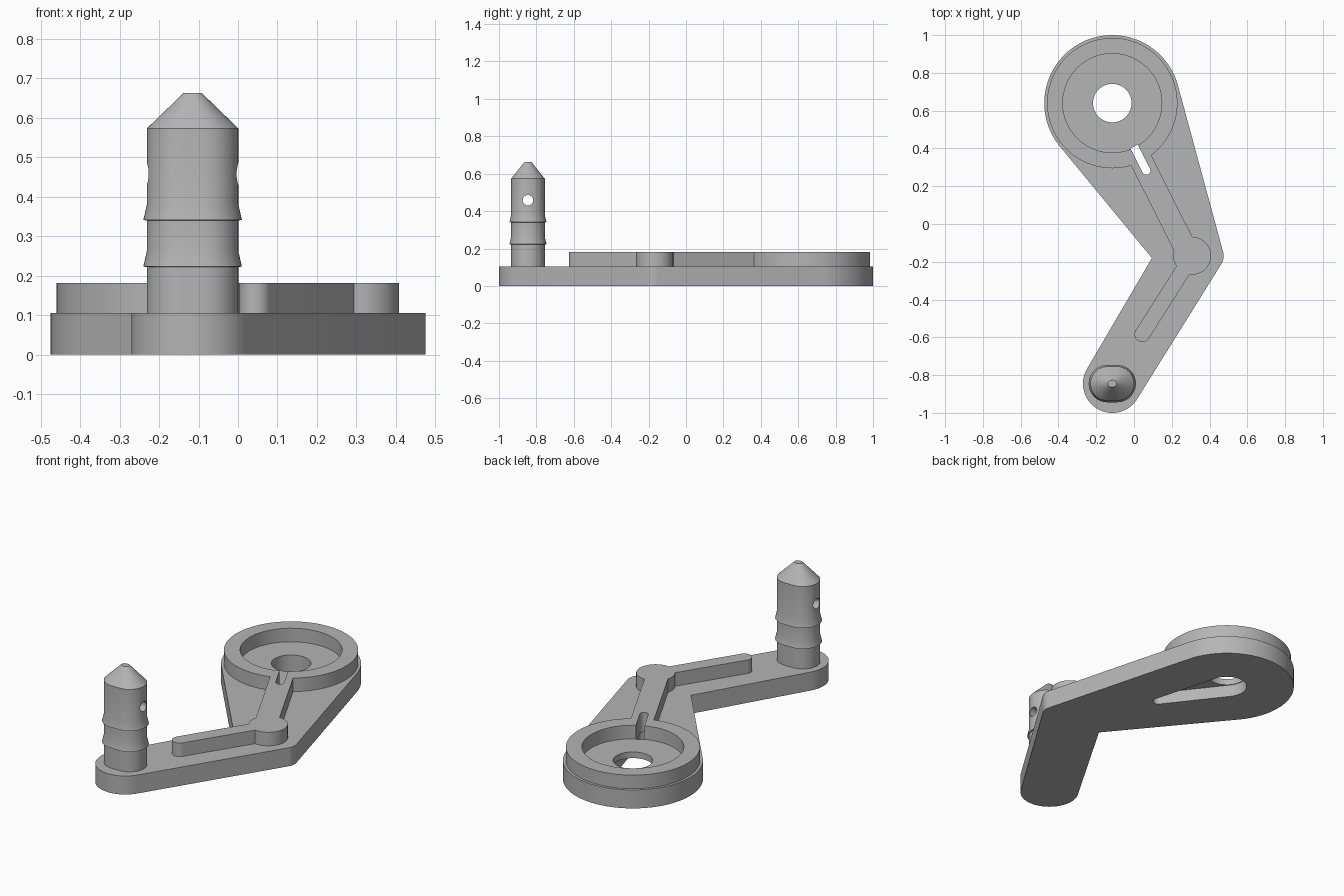
import bpy, bmesh
from math import cos, sin, acos, atan2, pi, radians
from mathutils import Vector

cube = bpy.data.objects.get("Cube")
if cube:
    bpy.data.objects.remove(cube, do_unlink=True)

grey = bpy.data.materials.new("plain grey")
grey.use_nodes = True
grey.diffuse_color = (0.46, 0.46, 0.46, 1)
grey.node_tree.nodes["Principled BSDF"].inputs["Base Color"].default_value = (0.46, 0.46, 0.46, 1)

# Main centres and levels
HUB = Vector((-0.115, 0.64))
ELBOW = Vector((0.40, -0.17))
INNER = Vector((0.095, -0.18))
PIN = Vector((-0.115, -0.845))
KNOB = Vector((0.308, -0.168))
PLATE_TOP, RIB_TOP = 0.105, 0.182
HUB_R, ELBOW_R, PIN_END_R, HOLE_R = 0.36, 0.075, 0.155, 0.102
AXIS = Vector((0.45, -0.893)).normalized()
SIDE = Vector((-AXIS.y, AXIS.x))


def arc(c, r, a0, a1, n=32):
    return [c + r * Vector((cos(a0 + (a1 - a0) * i / n), sin(a0 + (a1 - a0) * i / n)))
            for i in range(n + 1)]


def circle(c, r, n=96):
    return arc(c, r, 0, 2 * pi, n)[:-1]


def tangent(c1, r1, c2, r2, sign):
    """Angle of the normal shared by two circles' outer tangent."""
    d = c2 - c1
    return atan2(d.y, d.x) + sign * acos((r1 - r2) / d.length)


def capsule(c1, r1, c2, r2):
    a = tangent(c1, r1, c2, r2, 1)
    b = tangent(c1, r1, c2, r2, -1)
    return arc(c1, r1, a, b + 2 * pi) + arc(c2, r2, b, a)


def finish(bm, name):
    bmesh.ops.recalc_face_normals(bm, faces=bm.faces)
    me = bpy.data.meshes.new(name)
    bm.to_mesh(me)
    bm.free()
    me.materials.append(grey)
    ob = bpy.data.objects.new(name, me)
    bpy.context.collection.objects.link(ob)
    return ob


def loft(name, rings):
    """Closed solid through stacked rings of equal point count."""
    bm = bmesh.new()
    loops = [[bm.verts.new((p.x, p.y, z)) for p in pts] for pts, z in rings]
    for lo, hi in zip(loops, loops[1:]):
        for i in range(len(lo)):
            j = (i + 1) % len(lo)
            bm.faces.new((lo[i], lo[j], hi[j], hi[i]))
    bm.faces.new(loops[0])
    bm.faces.new(loops[-1])
    return finish(bm, name)


def slab(name, pts, z0, z1):
    return loft(name, [(pts, z0), (pts, z1)])


def combine(ob, tool, operation):
    mod = ob.modifiers.new("combine", 'BOOLEAN')
    mod.operation, mod.object, mod.solver = operation, tool, 'EXACT'
    bpy.context.view_layer.objects.active = ob
    bpy.ops.object.modifier_apply(modifier=mod.name)
    bpy.data.objects.remove(tool, do_unlink=True)


# Bent base plate
right = tangent(HUB, HUB_R, ELBOW, ELBOW_R, 1)
left = tangent(HUB, HUB_R, INNER, 0, -1) + 2 * pi
foot = tangent(PIN, PIN_END_R, INNER, 0, 1)
outer = tangent(PIN, PIN_END_R, ELBOW, ELBOW_R, -1) + 2 * pi
outline = (arc(HUB, HUB_R, right, left, 64) + [INNER]
           + arc(PIN, PIN_END_R, foot, outer, 40)
           + arc(ELBOW, ELBOW_R, outer - 2 * pi, right, 12))
plate = slab("base_plate", outline, 0, PLATE_TOP)

# Slot outline, flat at the cup wall and round at the far end
near, far = HUB + AXIS * 0.257, HUB + AXIS * 0.40
heading = atan2(AXIS.y, AXIS.x)
SLOT_R = 0.022
slot = ([near + SIDE * SLOT_R, near - SIDE * SLOT_R]
        + arc(far, SLOT_R, heading - pi / 2, heading + pi / 2, 16))

# Tapered pocket under the plate, shaft hole and slot
combine(plate, slab("pocket_cutter", capsule(HUB, HOLE_R + 0.004, far, 0.03), -0.05, 0.07), 'DIFFERENCE')
combine(plate, slab("hole_cutter", circle(HUB, HOLE_R), -0.06, 0.3), 'DIFFERENCE')
combine(plate, slab("slot_cutter", slot, -0.07, 0.3), 'DIFFERENCE')

# Raised cup ring joined to the bent rib
ring = slab("cup_ring_and_rib", circle(HUB, 0.345), PLATE_TOP, RIB_TOP)
start, end = HUB + AXIS * 0.30, HUB + AXIS * 0.86
upper = [start + SIDE * 0.06, start - SIDE * 0.06, end - SIDE * 0.06, end + SIDE * 0.06]
combine(ring, slab("upper_rib", upper, PLATE_TOP, RIB_TOP), 'UNION')
combine(ring, slab("elbow_knob", circle(KNOB, 0.1, 64), PLATE_TOP, RIB_TOP), 'UNION')
lower = capsule(Vector((0.044, -0.584)), 0.041, KNOB, 0.041)
combine(ring, slab("lower_rib", lower, PLATE_TOP, RIB_TOP), 'UNION')
combine(ring, slab("cup_cutter", circle(HUB, 0.262), 0, 0.3), 'DIFFERENCE')
combine(ring, slab("slot_cutter", slot, 0, 0.3), 'DIFFERENCE')


# Barbed pin with flattened sides and a pointed tip
def stadium(grow, scale=1):
    r, half = (0.09 + grow) * scale, Vector((0.026 * scale, 0))
    return arc(PIN + half, r, -pi / 2, pi / 2, 24) + arc(PIN - half, r, pi / 2, 3 * pi / 2, 24)


rings = [(stadium(0), PLATE_TOP - 0.01)]
for z in (0.222, 0.34):
    rings += [(stadium(0), z), (stadium(0.009), z + 0.001), (stadium(0), z + 0.04)]
rings += [(stadium(0), 0.573), (stadium(0, 0.2), 0.663)]
pin = loft("barbed_pin", rings)

# Cross hole through the pin
drill = slab("cross_hole_cutter", circle(Vector((0, 0)), 0.028, 40), -0.3, 0.3)
drill.rotation_euler = (0, pi / 2, 0)
drill.location = (PIN.x, PIN.y, 0.458)
bpy.context.view_layer.update()
combine(pin, drill, 'DIFFERENCE')

# Smooth curved walls, crisp edges
for ob in (plate, ring, pin):
    bpy.ops.object.select_all(action='DESELECT')
    ob.select_set(True)
    bpy.context.view_layer.objects.active = ob
    bpy.ops.object.shade_smooth_by_angle(angle=radians(15 if ob == pin else 30))
